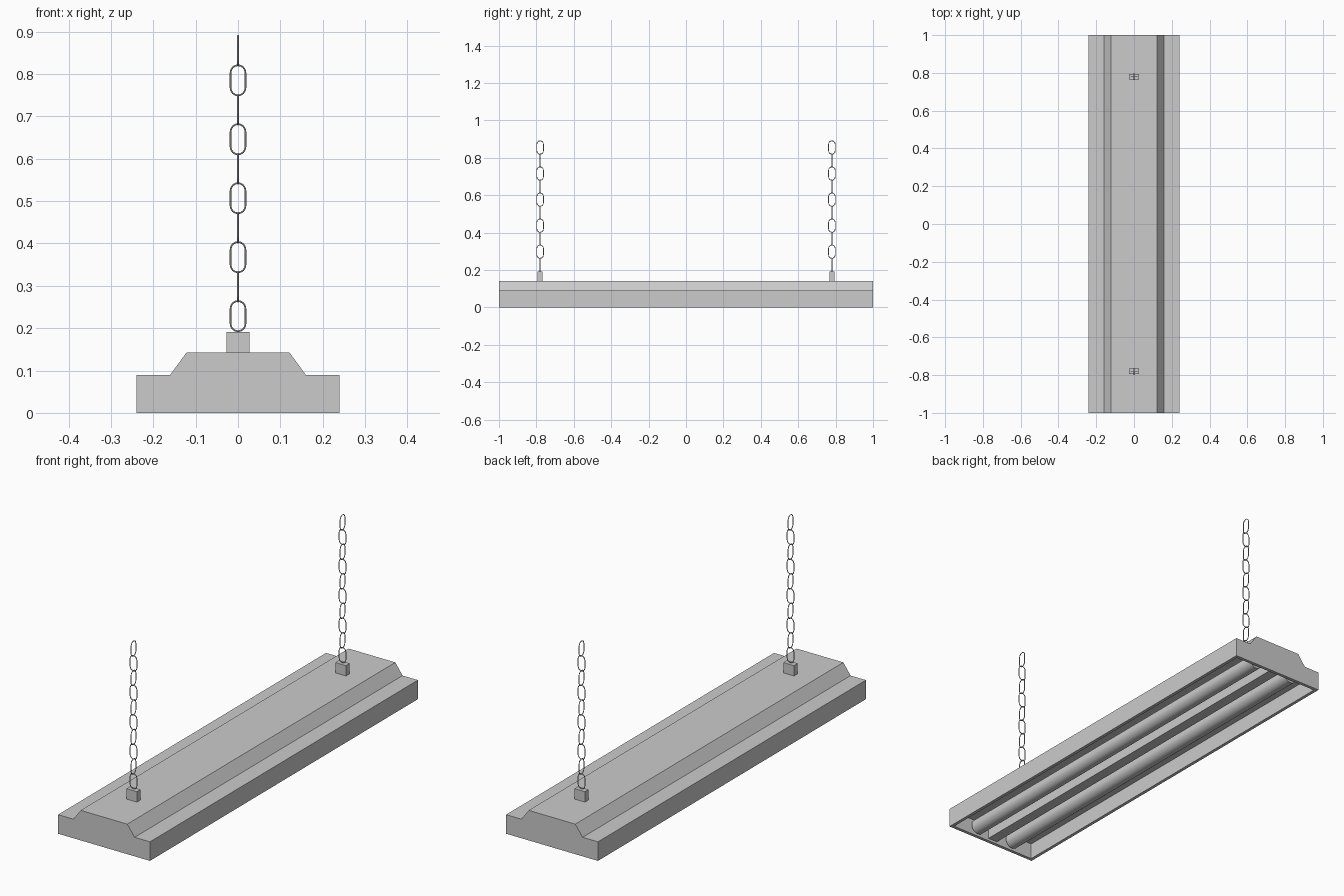
import bpy, bmesh, math
from mathutils import Matrix, Vector

if "Cube" in bpy.data.objects:
    bpy.data.objects.remove(bpy.data.objects["Cube"])


def finish(bm, name):
    bmesh.ops.recalc_face_normals(bm, faces=bm.faces)
    me = bpy.data.meshes.new(name)
    bm.to_mesh(me)
    bm.free()
    ob = bpy.data.objects.new(name, me)
    bpy.context.collection.objects.link(ob)
    return ob


def extrude_profile(name, pts, half):
    """Extrude an xz outline along y from -half to half."""
    bm = bmesh.new()
    face = bm.faces.new([bm.verts.new((x, -half, z)) for x, z in pts])
    new = bmesh.ops.extrude_face_region(bm, geom=[face])["geom"]
    verts = [v for v in new if isinstance(v, bmesh.types.BMVert)]
    bmesh.ops.translate(bm, verts=verts, vec=(0, 2 * half, 0))
    return finish(bm, name)


def mirrored(right):
    return right + [(-x, z) for x, z in reversed(right)]


def smooth(ob):
    bpy.ops.object.select_all(action='DESELECT')
    ob.select_set(True)
    bpy.context.view_layer.objects.active = ob
    bpy.ops.object.shade_smooth_by_angle(angle=math.radians(40))


# Housing with stepped top, hollowed from below
housing = extrude_profile("housing", mirrored(
    [(0.24, 0), (0.24, 0.09), (0.16, 0.09), (0.122, 0.142)]), 1.0)
cutter = extrude_profile("recess_cutter", mirrored(
    [(0.225, -0.1), (0.225, 0.075)]), 0.985)
cutter.hide_render = True
mod = housing.modifiers.new("recess", 'BOOLEAN')
mod.operation = 'DIFFERENCE'
mod.solver = 'EXACT'
mod.object = cutter
bpy.context.view_layer.objects.active = housing
bpy.ops.object.modifier_apply(modifier=mod.name)
bpy.data.objects.remove(cutter)

# Ridge between the tubes
extrude_profile("centre_ridge", mirrored([(0.025, 0.012), (0.025, 0.078)]), 0.986)

# Two lamp tubes
TUBE_R = 0.035
for side, label in ((-1, "left"), (1, "right")):
    bm = bmesh.new()
    bmesh.ops.create_cone(bm, cap_ends=True, segments=32, radius1=TUBE_R,
                          radius2=TUBE_R, depth=1.94,
                          matrix=Matrix.Translation((side * 0.1, 0, TUBE_R)) @
                          Matrix.Rotation(math.pi / 2, 4, 'X'))
    smooth(finish(bm, "lamp_tube_" + label))
    # Thin pins joining each tube to the end walls
    bm = bmesh.new()
    for end in (-1, 1):
        for dx in (-0.012, 0.012):
            bmesh.ops.create_cone(bm, cap_ends=True, segments=8, radius1=0.004,
                                  radius2=0.004, depth=0.024,
                                  matrix=Matrix.Translation((side * 0.1 + dx, end * 0.978, TUBE_R)) @
                                  Matrix.Rotation(math.pi / 2, 4, 'X'))
    finish(bm, "tube_pins_" + label)


def link_mesh(half_w, half_l, wire, arc=8, ring=8):
    """Stadium-shaped chain link in the xz plane."""
    r = half_w - wire
    straight = half_l - wire - r
    bm = bmesh.new()
    rings = []
    for top in (1, -1):
        for i in range(arc + 1):
            a = math.pi * i / arc + (0 if top > 0 else math.pi)
            out = Vector((math.cos(a), 0, math.sin(a)))
            c = out * r + Vector((0, 0, top * straight))
            rings.append([bm.verts.new(c + out * wire * math.cos(t) +
                                       Vector((0, wire * math.sin(t), 0)))
                          for t in (2 * math.pi * k / ring for k in range(ring))])
    for i, a in enumerate(rings):
        b = rings[(i + 1) % len(rings)]
        for k in range(ring):
            n = (k + 1) % ring
            bm.faces.new((a[k], a[n], b[n], b[k]))
    ob = finish(bm, "chain_link")
    smooth(ob)
    me = ob.data
    bpy.data.objects.remove(ob)
    return me


# Brackets and hanging chains, links alternately turned
link = link_mesh(0.0195, 0.0377, 0.002)
for y, label in ((-0.78, "front"), (0.78, "back")):
    bm = bmesh.new()
    bmesh.ops.create_cube(bm, size=1, matrix=Matrix.Translation((0, y, 0.165)) @
                          Matrix.Diagonal((0.055, 0.028, 0.052, 1)))
    finish(bm, "bracket_" + label)
    for i in range(10):
        ob = bpy.data.objects.new(f"chain_link_{label}_{i + 1}", link)
        ob.location = (0, y, 0.2285 + i * 0.0696)
        ob.rotation_euler.z = math.pi / 2 * (i % 2)
        bpy.context.collection.objects.link(ob)
